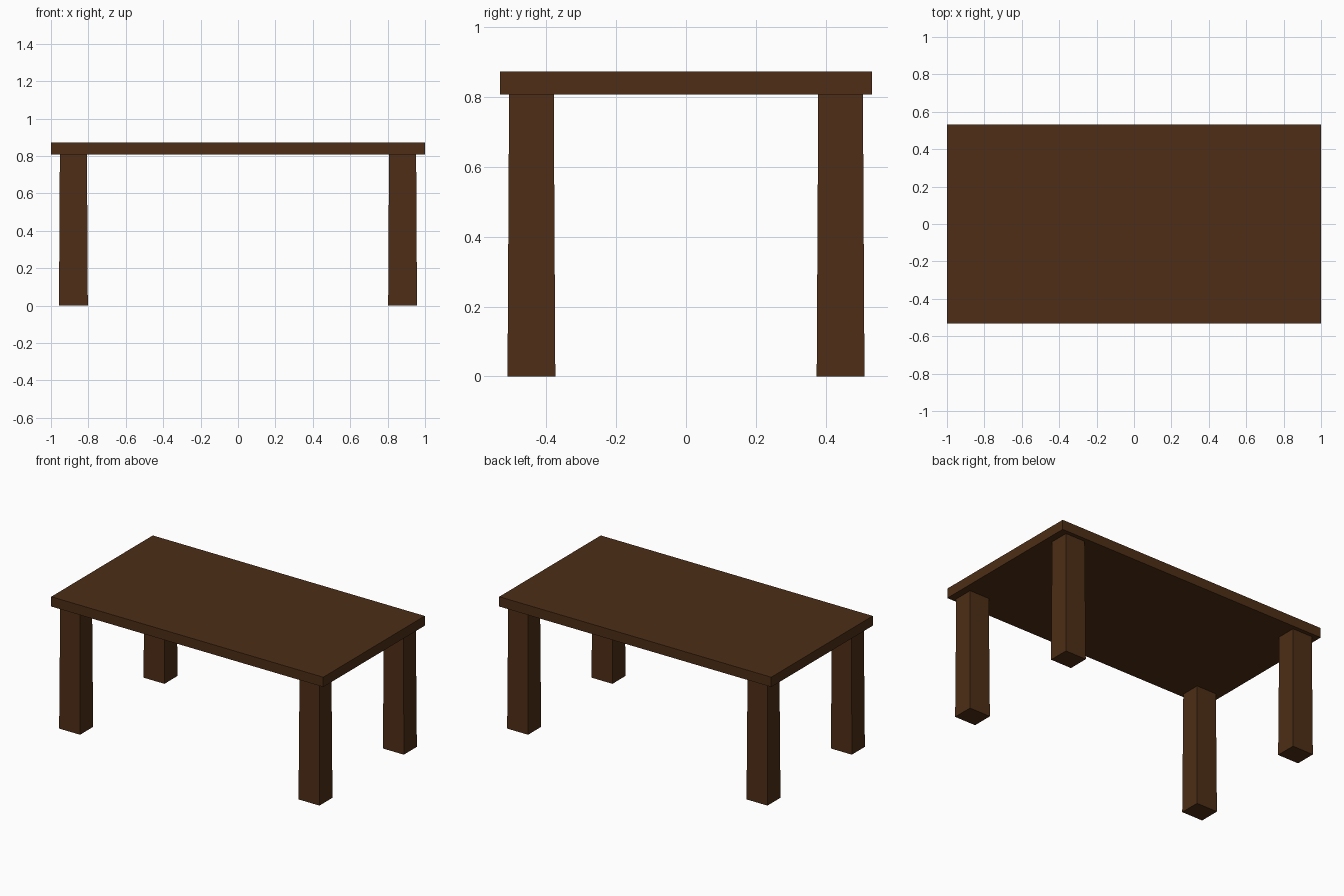
import bpy
import bmesh

if "Cube" in bpy.data.objects:
    bpy.data.objects.remove(bpy.data.objects["Cube"])

wood = bpy.data.materials.new("dark_wood")
wood.diffuse_color = (0.075, 0.027, 0.008, 1)
wood.use_nodes = True
wood.node_tree.nodes["Principled BSDF"].inputs["Base Color"].default_value = wood.diffuse_color


def tapered_box(name, cx, cy, z0, z1, bottom, top):
    """Box whose half sizes (x, y) go from bottom to top."""
    bm = bmesh.new()
    bmesh.ops.create_cube(bm, size=2)
    for v in bm.verts:
        hx, hy = top if v.co.z > 0 else bottom
        v.co = (v.co.x * hx, v.co.y * hy, z1 - z0 if v.co.z > 0 else 0)
    mesh = bpy.data.meshes.new(name)
    bm.to_mesh(mesh)
    bm.free()
    mesh.materials.append(wood)
    obj = bpy.data.objects.new(name, mesh)
    obj.location = (cx, cy, z0)
    bpy.context.collection.objects.link(obj)


# Table top
tapered_box("table_top", 0, 0, 0.808, 0.873, (1, 0.533), (1, 0.533))

# Four legs, slightly wider at the floor
for side, sx in (("left", -1), ("right", 1)):
    for end, sy in (("front", -1), ("back", 1)):
        tapered_box(f"{end}_{side}_leg", sx * 0.88, sy * 0.443, 0, 0.808,
                    (0.077, 0.0685), (0.0725, 0.064))
